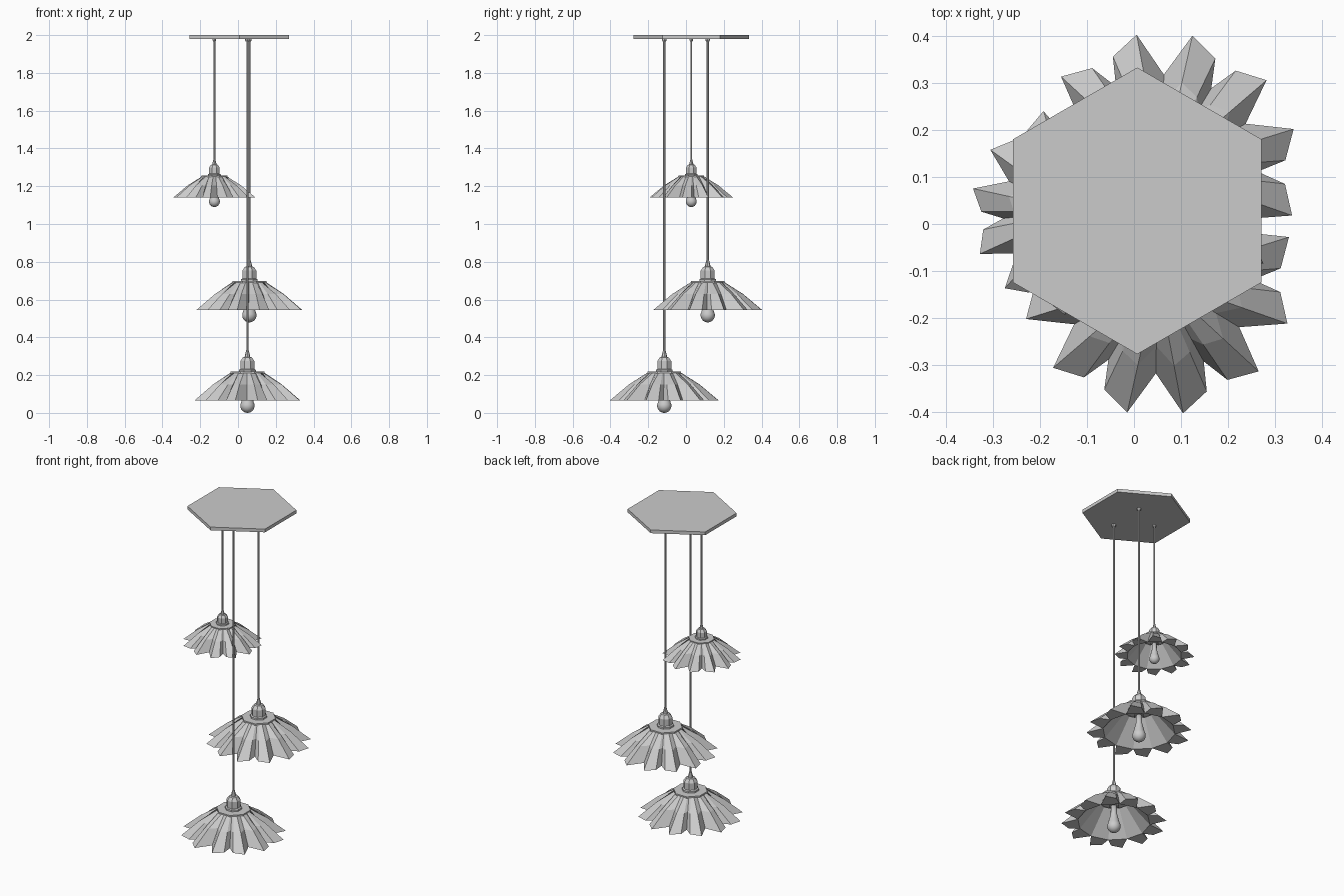
import bpy, bmesh
from math import sin, cos, pi, radians

if "Cube" in bpy.data.objects:
    bpy.data.objects.remove(bpy.data.objects["Cube"])


def finish(name, bm, smooth=False):
    bmesh.ops.recalc_face_normals(bm, faces=bm.faces[:])
    me = bpy.data.meshes.new(name)
    bm.to_mesh(me)
    bm.free()
    if smooth:
        for p in me.polygons:
            p.use_smooth = True
    ob = bpy.data.objects.new(name, me)
    bpy.context.collection.objects.link(ob)
    return ob


def bridge(bm, a, b):
    n = len(a)
    for i in range(n):
        j = (i + 1) % n
        bm.faces.new((a[i], a[j], b[j], b[i]))


def lathe(name, profile, sides, loc, s=1.0, rot=0.0, smooth=False):
    """Capped solid of revolution; profile is (radius, z) pairs."""
    bm = bmesh.new()
    rings = []
    for r, z in profile:
        rings.append([bm.verts.new((r * s * cos(rot + 2 * pi * i / sides),
                                    r * s * sin(rot + 2 * pi * i / sides),
                                    z * s)) for i in range(sides)])
    for a, b in zip(rings, rings[1:]):
        bridge(bm, a, b)
    bm.faces.new(rings[0])
    bm.faces.new(rings[-1])
    ob = finish(name, bm, smooth)
    ob.location = loc
    return ob


def petal_shade(name, loc, s, rot):
    """Twelve folded petals in mirrored pairs around an inner cone."""
    # angle, mid radius, rim radius: valley, tip, shoulder, valley, shoulder, tip
    pattern = [(0, .145, .203), (11.7, .190, .293), (24.5, .172, .263),
               (30, .148, .203), (35.5, .172, .263), (48.3, .190, .293)]
    bm = bmesh.new()
    top, mid, rim, inner = [], [], [], []
    for k in range(6):
        for a, rm, rr in pattern:
            t = radians(a + 60 * k + rot)
            for ring, r, z in ((top, .092, .145), (mid, rm, .085), (rim, rr, 0)):
                ring.append(bm.verts.new((r * s * cos(t), r * s * sin(t), z * s)))
    bridge(bm, top, mid)
    bridge(bm, mid, rim)
    # inner cone and petal undersides
    for k in range(12):
        t = radians(30 * k + rot)
        inner.append(bm.verts.new((.085 * s * cos(t), .085 * s * sin(t), .135 * s)))
    bridge(bm, rim[::3], inner)
    for k in range(12):
        bm.faces.new([rim[(3 * k + i) % 36] for i in range(4)])
    ob = finish(name, bm)
    ob.location = loc
    return ob


def pendant(tag, x, y, z, s, rot):
    loc = (x, y, z)
    petal_shade(tag + "_shade", loc, s, rot)
    # octagonal collar, socket and cord grip
    lathe(tag + "_collar", [(.097, .142), (.097, .152)], 8, loc, s, pi / 8)
    lathe(tag + "_socket", [(.03, .10), (.03, .145), (.048, .152), (.048, .162),
                            (.040, .166), (.040, .208), (.026, .228), (.014, .230)],
          8, loc, s, pi / 8)
    lathe(tag + "_cord_grip", [(.015, .228), (.013, .24), (.006, .268)], 8, loc, s)
    # pear-shaped bulb
    sphere = [(.038 * sin(radians(a)), -.028 - .038 * cos(radians(a)))
              for a in (4, 20, 40, 60, 80, 100, 120)]
    lathe(tag + "_bulb", sphere + [(.024, .025), (.018, .05), (.017, .105)],
          20, loc, s, smooth=True)
    # cord and its ceiling bushing
    r = .006 * s
    lathe(tag + "_cord", [(r, 0), (r, 1.985 - z - .25 * s)], 8, (x, y, z + .25 * s))
    lathe(tag + "_bushing", [(.008 * s, 0), (.012 * s, .008), (.012 * s, .02)], 8, (x, y, 1.965))


# hexagonal ceiling plate
lathe("ceiling_plate", [(.305, 0), (.305, .02)], 6, (.007, .028, 1.98), rot=pi / 2)

# three hanging lamps
pendant("high_lamp", -.125, .028, 1.14, .76, 36)
pendant("middle_lamp", .06, .115, .545, 1.0, 29)
pendant("low_lamp", .05, -.115, .066, 1.0, 29)
